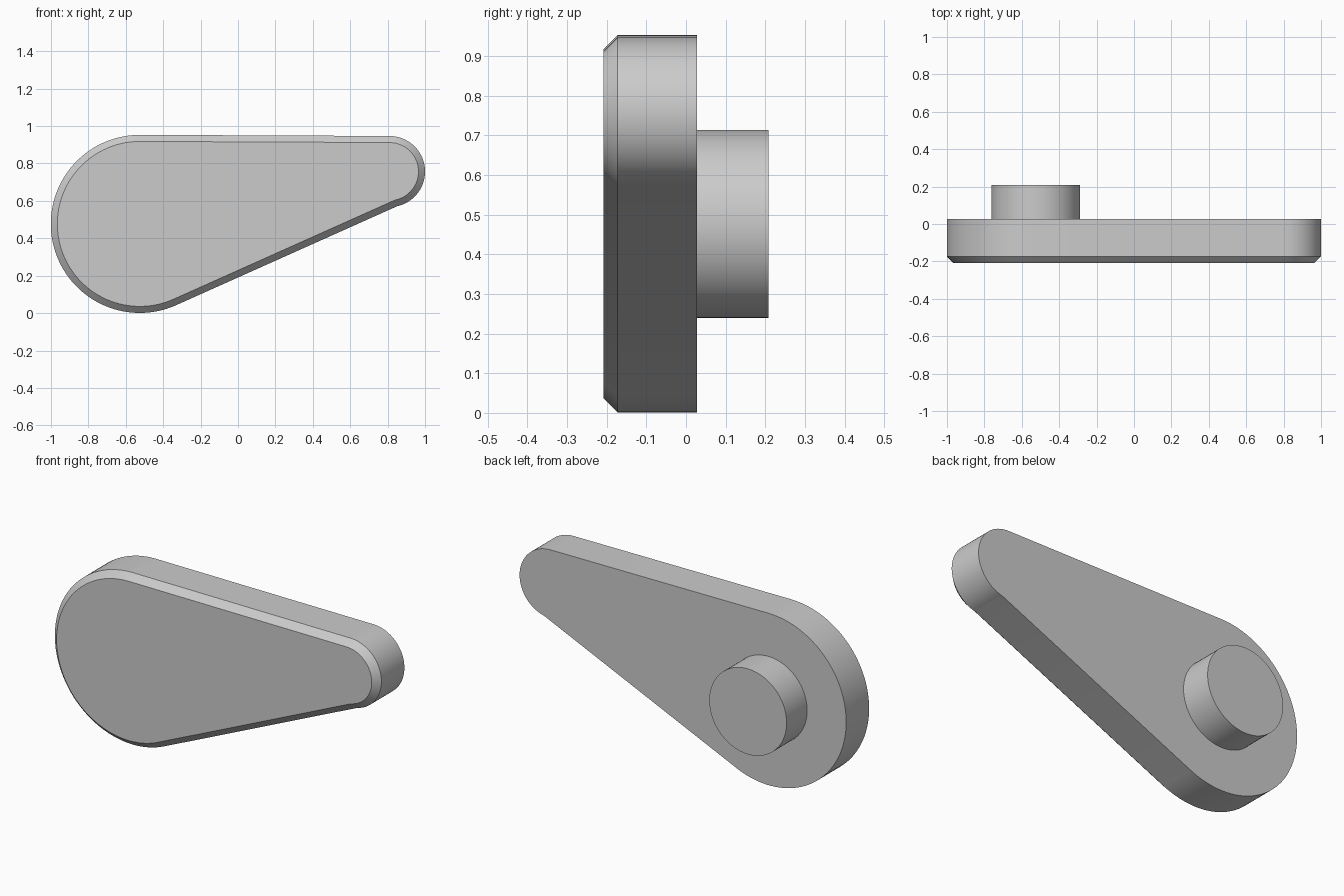
import bpy
import bmesh
import math
from mathutils import Vector

default = bpy.data.objects.get("Cube")
if default:
    bpy.data.objects.remove(default, do_unlink=True)

GREY = (0.6, 0.6, 0.6, 1.0)
mat = bpy.data.materials.new("plain_grey")
mat.use_nodes = True
mat.diffuse_color = GREY
mat.node_tree.nodes["Principled BSDF"].inputs["Base Color"].default_value = GREY


def arc(cx, cz, r, start, end, steps):
    """Points (x, z) along an arc, angles in degrees."""
    angles = [math.radians(start + (end - start) * i / steps) for i in range(steps + 1)]
    return [(cx + r * math.cos(a), cz + r * math.sin(a)) for a in angles]


def slab(name, outline, front, back, chamfer=0):
    """Extrude an (x, z) outline along y, with an optional front chamfer."""
    bm = bmesh.new()
    face = bm.faces.new([bm.verts.new((x, front + chamfer, z)) for x, z in outline])
    extruded = bmesh.ops.extrude_face_region(bm, geom=[face], use_keep_orig=True)
    for v in extruded["geom"]:
        if isinstance(v, bmesh.types.BMVert):
            v.co.y = back
    bmesh.ops.recalc_face_normals(bm, faces=bm.faces[:])
    if chamfer:
        bm.normal_update()
        cap = min(bm.faces, key=lambda f: f.calc_center_median().y)
        bmesh.ops.inset_region(bm, faces=[cap], thickness=chamfer, use_even_offset=True)
        bmesh.ops.translate(bm, verts=cap.verts[:], vec=Vector((0, -chamfer, 0)))
    mesh = bpy.data.meshes.new(name)
    bm.to_mesh(mesh)
    bm.free()
    mesh.materials.append(mat)
    obj = bpy.data.objects.new(name, mesh)
    bpy.context.collection.objects.link(obj)
    bpy.ops.object.select_all(action="DESELECT")
    obj.select_set(True)
    bpy.context.view_layer.objects.active = obj
    bpy.ops.object.shade_smooth_by_angle(angle=math.radians(30))
    return obj


# Teardrop arm: wide round end, narrow round tip, straight sides between
HUB_X, HUB_Z = -0.525, 0.477
wide_end = arc(HUB_X, HUB_Z, 0.476, 89.8, 293.9, 64)
tip = arc(0.81, 0.757, 0.19, -77.5, 89.8, 40)
slab("arm", wide_end + tip, -0.208, 0.028, chamfer=0.035)

# Round pivot peg on the back of the wide end
slab("pivot_peg", arc(HUB_X, HUB_Z, 0.237, 0, 360, 72)[:-1], 0.028, 0.208)
